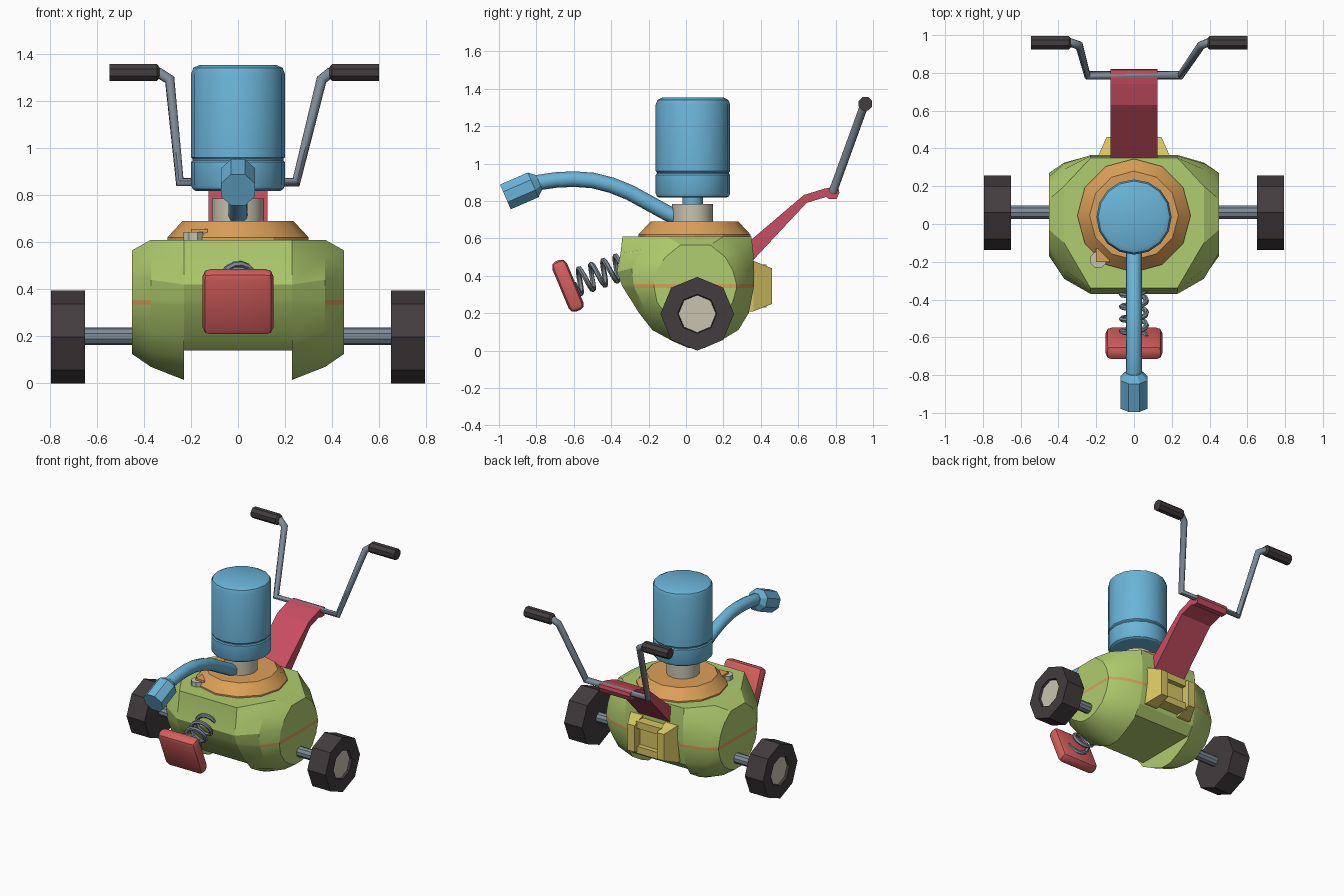
import bpy, bmesh, math
from mathutils import Vector, Matrix

if "Cube" in bpy.data.objects:
    bpy.data.objects.remove(bpy.data.objects["Cube"])


def mat(name, r, g, b):
    m = bpy.data.materials.new(name)
    lin = [((c / 255 + 0.055) / 1.055) ** 2.4 for c in (r, g, b)]
    m.diffuse_color = (*lin, 1)
    m.use_nodes = True
    m.node_tree.nodes["Principled BSDF"].inputs["Base Color"].default_value = m.diffuse_color
    return m


GREEN = mat("green", 176, 205, 110)
ORANGE = mat("orange", 220, 160, 88)
BLUE = mat("blue", 106, 180, 216)
RED = mat("red", 214, 96, 94)
CRIMSON = mat("crimson", 200, 78, 98)
YELLOW = mat("yellow", 214, 197, 98)
STEEL = mat("steel grey", 126, 139, 150)
DARK = mat("dark rubber", 66, 60, 62)
BEIGE = mat("beige", 200, 196, 176)


def make(name, verts, faces, mats, smooth=30):
    me = bpy.data.meshes.new(name)
    me.from_pydata([tuple(v) for v in verts], [], faces)
    bm = bmesh.new()
    bm.from_mesh(me)
    bmesh.ops.recalc_face_normals(bm, faces=bm.faces)
    bm.to_mesh(me)
    bm.free()
    ob = bpy.data.objects.new(name, me)
    bpy.context.collection.objects.link(ob)
    for m in mats:
        me.materials.append(m)
    if smooth:
        bpy.ops.object.select_all(action='DESELECT')
        ob.select_set(True)
        bpy.context.view_layer.objects.active = ob
        bpy.ops.object.shade_smooth_by_angle(angle=math.radians(smooth))
    return ob


def bridge(rings, n, caps=True):
    # quads between consecutive rings of n points
    f = [(k * n + i, k * n + (i + 1) % n, (k + 1) * n + (i + 1) % n, (k + 1) * n + i)
         for k in range(rings - 1) for i in range(n)]
    if caps:
        f += [tuple(range(n)), tuple(range((rings - 1) * n, rings * n))]
    return f


def lathe(name, base, axis, prof, n, m, turn=0.0, smooth=30):
    # prof: (distance along axis, radius)
    rot = Vector((0, 0, 1)).rotation_difference(Vector(axis)).to_matrix()
    vs = [Vector(base) + rot @ Vector((r * math.cos(2 * math.pi * (i + turn) / n),
                                       r * math.sin(2 * math.pi * (i + turn) / n), d))
          for d, r in prof for i in range(n)]
    return make(name, vs, bridge(len(prof), n), [m], smooth)


def tube(name, pts, r, n, m, smooth=50):
    pts = [Vector(p) for p in pts]
    vs, last = [], None
    for k, p in enumerate(pts):
        a = (p - pts[k - 1]).normalized() if k else None
        b = (pts[k + 1] - p).normalized() if k + 1 < len(pts) else None
        t = ((a or b) + (b or a)).normalized()
        if last is None:
            u = t.orthogonal().normalized()
        else:
            u = (last - t * last.dot(t)).normalized()
        last = u
        w = t.cross(u)
        vs += [p + r * (u * math.cos(2 * math.pi * i / n) + w * math.sin(2 * math.pi * i / n))
               for i in range(n)]
    return make(name, vs, bridge(len(pts), n), [m], smooth)


def extrude_x(name, yz, x0, x1, m):
    vs = [(x, y, z) for x in (x0, x1) for y, z in yz]
    return make(name, vs, bridge(2, len(yz)), [m], 0)


def box(name, c, size, m, bevel=0, rx=0):
    bm = bmesh.new()
    bmesh.ops.create_cube(bm, size=1)
    bmesh.ops.scale(bm, vec=size, verts=bm.verts)
    if bevel:
        bmesh.ops.bevel(bm, geom=bm.edges[:], offset=bevel, segments=2, profile=0.5, affect='EDGES')
    bmesh.ops.transform(bm, matrix=Matrix.Translation(c) @ Matrix.Rotation(rx, 4, 'X'), verts=bm.verts)
    bm.verts.index_update()
    vs = [v.co.copy() for v in bm.verts]
    fs = [tuple(v.index for v in f.verts) for f in bm.faces]
    bm.free()
    return make(name, vs, fs, [m], 40 if bevel else 0)


# Body: barrel lofted along x, levels are (z, front y, back y), with an underside notch
MID = [(.61, -.34, .35), (.52, -.35, .36), (.42, -.37, .365), (.355, -.345, .363), (.335, -.335, .362),
       (.2, -.25, .335), (.11, -.18, .28), (.05, -.07, .18), (.015, .01, .1)]
SHOULDER = [(.61, -.1, .2), (.54, -.24, .29), (.44, -.29, .32), (.355, -.28, .325), (.335, -.275, .325),
            (.22, -.22, .3), (.13, -.13, .24), (.09, -.06, .17), (.07, .01, .1)]
END = [(.565, -.03, .13), (.5, -.11, .21), (.43, -.155, .25), (.355, -.17, .27), (.335, -.17, .27),
       (.26, -.155, .25), (.19, -.105, .205), (.14, -.03, .13), (.125, .02, .08)]
NOTCH = [(max(z, .14), a, b) for z, a, b in MID]
half = [(.45, END), (.37, SHOULDER), (.23, MID), (.23, NOTCH)]
stations = half + [(-x, s) for x, s in reversed(half)]
vs = []
for x, lv in stations:
    vs += [(x, a, z) for z, a, b in lv] + [(x, b, z) for z, a, b in reversed(lv)]
fs = bridge(8, 18, False)
for o in (0, 7 * 18):
    fs += [(o + i, o + i + 1, o + 16 - i, o + 17 - i) for i in range(8)]
body = make("barrel_body", vs, fs, [GREEN, ORANGE], 28)
for p in body.data.polygons:  # seam strip around the ends and back
    if abs(p.center.z - .345) < .006 and p.center.y > -.27 and abs(p.normal.z) < .9:
        if not (abs(p.normal.x) > .9 and abs(p.center.x) < .3):
            p.material_index = 1

# Top collar, filler knob and tab
lathe("collar", (0, .045, .59), (0, 0, 1), [(0, .3), (.03, .3), (.1, .235)], 12, ORANGE)
box("collar_tab", (-.165, -.165, .63), (.07, .07, .05), ORANGE)
lathe("filler_knob", (-.19, -.19, .6), (0, 0, 1), [(0, .045), (.042, .045)], 8, BEIGE, .5)

# Neck and tall canister
lathe("neck", (0, .035, .67), (0, 0, 1), [(0, .11), (.115, .11)], 16, BEIGE)
lathe("canister_neck", (0, .035, .77), (0, 0, 1), [(0, .055), (.06, .055)], 12, BLUE)
lathe("canister", (0, .037, 0), (0, 0, 1),
      [(.818, .18), (.825, .192), (.84, .199), (.94, .199), (.947, .193), (.953, .193), (.96, .199),
       (1.315, .199), (1.34, .19), (1.352, .165)], 16, BLUE)

# Spout pipe and nozzle
yz = [(-.02, .70), (-.1, .735), (-.2, .79), (-.3, .845), (-.4, .885), (-.5, .91), (-.6, .917),
      (-.7, .912), (-.78, .9), (-.84, .88)]
tube("spout_pipe", [(0, y, z) for y, z in yz], .042, 10, BLUE)
lathe("spout_nozzle", (0, -.785, .9), Vector((0, -.15, -.065)).normalized(),
      [(0, .045), (.035, .078), (.197, .078)], 8, BLUE, .5)

# Front bumper pad on a coil spring
tilt = math.radians(22.7)
box("bumper_pad", (0, -.632, .347), (.3, .085, .29), RED, .032, tilt)
a, b = Vector((0, -.6, .36)), Vector((0, -.34, .45))
d = (b - a).normalized()
u, w = Vector((1, 0, 0)), d.cross(Vector((1, 0, 0)))
coil = []
for i in range(57):
    t = 2 * math.pi * i / 14
    coil.append(a + (b - a) * i / 56 + .066 * (u * math.cos(t) + w * math.sin(t)))
tube("bumper_spring", coil, .014, 6, STEEL)

# Axles and wheels with recessed hubs
for s, side in ((1, "right"), (-1, "left")):
    lathe(side + "_axle", (s * .4, .062, .2), (s, 0, 0), [(0, .037), (.28, .037)], 10, STEEL)
    lathe(side + "_wheel", (s * .65, .06, .197), (s, 0, 0),
          [(0, .197), (.145, .197), (.145, .105), (.12, .1)], 8, DARK, 0, 20)
    lathe(side + "_hub", (s * .75, .06, .197), (s, 0, 0), [(0, .1), (.03, .1)], 8, BEIGE, 0, 20)

# Rear bracket: two tapered posts with a recessed frame between
for s, side in ((1, "right"), (-1, "left")):
    ring = lambda y, xo, z0, z1: [(s * .09, y, z0), (s * xo, y, z0), (s * xo, y, z1), (s * .09, y, z1)]
    make(side + "_bracket_post", ring(.3, .19, .21, .48) + ring(.36, .19, .21, .48) + ring(.46, .145, .25, .44),
         bridge(3, 4), [YELLOW], 0)
for z, part in ((.255, "lower"), (.435, "upper")):
    box(part + "_bracket_rail", (0, .37, z), (.2, .12, .05), YELLOW)
box("bracket_panel", (0, .36, .345), (.2, .07, .2), YELLOW)

# Handle stem with clamp
extrude_x("handle_stem", [(.3, .44), (.36, .485), (.645, .79), (.75, .822), (.765, .81), (.805, .81), (.82, .845),
                          (.815, .868), (.775, .872), (.74, .866), (.63, .832), (.34, .585), (.3, .58)],
          -.125, .125, CRIMSON)

# Handlebar, its two arms bent differently, and grips
tube("handlebar", [(-.4, .96, 1.32), (-.335, .96, 1.318), (-.29, .945, 1.29), (-.247, .787, .855),
                   (.247, .787, .855), (.355, .945, 1.29), (.39, .96, 1.318), (.46, .96, 1.32)],
     .023, 8, STEEL)
for s, x0, side in ((1, .4, "right"), (-1, .345, "left")):
    lathe(side + "_grip", (s * x0, .959, 1.32), (s, 0, 0), [(-.012, .025), (0, .039), (.2, .039)], 8, DARK, .5)
